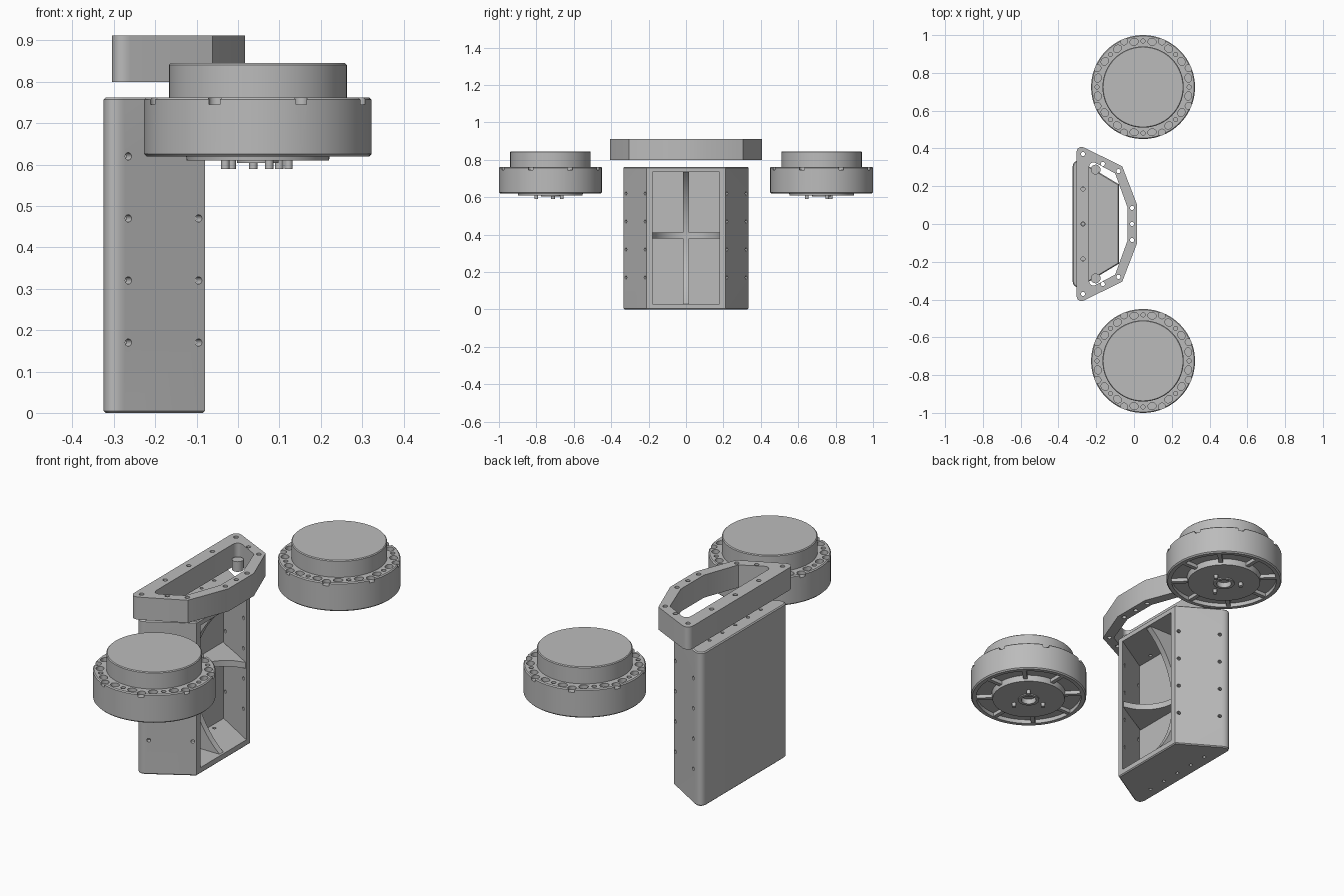
import bpy, bmesh
from math import pi, cos, sin, radians
from mathutils import Matrix, Vector

if "Cube" in bpy.data.objects:
    bpy.data.objects.remove(bpy.data.objects["Cube"], do_unlink=True)

grey = bpy.data.materials.new("machined grey")
grey.use_nodes = True
grey.diffuse_color = (0.5, 0.5, 0.5, 1)
grey.node_tree.nodes["Principled BSDF"].inputs["Base Color"].default_value = (0.5, 0.5, 0.5, 1)


def finish(bm, name):
    bmesh.ops.recalc_face_normals(bm, faces=bm.faces)
    mesh = bpy.data.meshes.new(name)
    bm.to_mesh(mesh)
    bm.free()
    mesh.materials.append(grey)
    obj = bpy.data.objects.new(name, mesh)
    bpy.context.collection.objects.link(obj)
    return obj


def smooth(obj):
    bpy.ops.object.select_all(action='DESELECT')
    obj.select_set(True)
    bpy.context.view_layer.objects.active = obj
    bpy.ops.object.shade_smooth_by_angle(angle=radians(30))


def cut(obj, bm):
    """Subtract a bmesh from an object and discard the cutter."""
    cutter = finish(bm, "cutter")
    cutter.hide_render = True
    bpy.context.view_layer.objects.active = obj
    mod = obj.modifiers.new("cut", 'BOOLEAN')
    mod.operation, mod.solver, mod.object = 'DIFFERENCE', 'EXACT', cutter
    bpy.ops.object.modifier_apply(modifier=mod.name)
    bpy.data.objects.remove(cutter, do_unlink=True)


def cylinder(bm, radius, depth, matrix, segments=20):
    bmesh.ops.create_cone(bm, cap_ends=True, segments=segments, radius1=radius,
                          radius2=radius, depth=depth, matrix=matrix)


def at(x, y, z):
    return Matrix.Translation((x, y, z))


def mirrored(half):
    """Complete an outline that is symmetric across y = 0."""
    return half + [(x, -y) for x, y in reversed(half)]


def prism(outline, low, high, round_x=None, radius=0, chamfer=0):
    """Extrude an outline; round its upright edges at round_x, chamfer the rims."""
    bm = bmesh.new()
    face = bm.faces.new([bm.verts.new((x, y, low)) for x, y in outline])
    ext = bmesh.ops.extrude_face_region(bm, geom=[face])
    bmesh.ops.translate(bm, vec=(0, 0, high - low),
                        verts=[g for g in ext["geom"] if isinstance(g, bmesh.types.BMVert)])
    bmesh.ops.recalc_face_normals(bm, faces=bm.faces)
    if radius:
        edges = [e for e in bm.edges if all(abs(v.co.x - round_x) < 1e-4 for v in e.verts)
                 and abs(e.verts[0].co.z - e.verts[1].co.z) > 0.01]
        bmesh.ops.bevel(bm, geom=edges, offset=radius, segments=8, profile=0.5, affect='EDGES')
    if chamfer:
        edges = [e for e in bm.edges if abs(e.verts[0].co.z - e.verts[1].co.z) < 1e-4]
        bmesh.ops.bevel(bm, geom=edges, offset=chamfer, segments=1, affect='EDGES')
    return bm


# Housing: tapered shell, open toward +x
TOP = 0.762
housing = finish(prism(mirrored([(-0.325, 0.357), (-0.08, 0.21)]), 0, TOP,
                       -0.325, 0.058, 0.005), "housing")
cut(housing, prism(mirrored([(-0.295, 0.309), (-0.06, 0.168)]), 0.03, 0.735))

# Screw holes in the slanted sides and both end walls
holes = bmesh.new()
for side in (1, -1):
    normal = Vector((0.515, 0.857 * side, 0))
    turn = normal.to_track_quat('Z', 'Y').to_matrix().to_4x4()
    for x in (-0.265, -0.095):
        y = side * (0.21 + (-0.08 - x) * 0.6)
        for z in (0.17, 0.32, 0.47, 0.62):
            cylinder(holes, 0.009, 0.066, at(x, y, z) @ turn)
for z in (0, TOP):
    for i in range(-2, 3):
        cylinder(holes, 0.008, 0.08, at(-0.27, 0.1 * i, z))
cut(housing, holes)
smooth(housing)


# Scooped ribs that cross inside the housing
def rib_outline(half, back_half, depth=0.165, steps=24):
    radius = (half * half + depth * depth) / (2 * depth)
    pts = [(-0.302, back_half)]
    for i in range(steps + 1):
        t = half * (1 - 2 * i / steps)
        pts.append((-0.085 - ((radius ** 2 - t * t) ** 0.5 - (radius - depth)), t))
    return pts + [(-0.302, -back_half)]


cross_rib = finish(prism(rib_outline(0.186, 0.308), 0.38, 0.41), "cross_rib")
smooth(cross_rib)
bm = prism(rib_outline(0.358, 0.358), -0.015, 0.015)
bmesh.ops.transform(bm, matrix=at(0, 0, 0.3825) @ Matrix.Rotation(pi / 2, 4, 'X'), verts=bm.verts)
upright_rib = finish(bm, "upright_rib")
smooth(upright_rib)

# Top bracket: open frame with screw holes
LOW, HIGH = 0.80, 0.912
bracket = finish(prism(mirrored([(-0.305, 0.425), (-0.062, 0.305), (0.017, 0.1)]),
                       LOW, HIGH, -0.305, 0.05), "bracket")
cut(bracket, prism(mirrored([(-0.238, 0.342), (-0.1, 0.268), (-0.035, 0.09)]),
                   LOW - 0.05, HIGH + 0.05, -0.238, 0.045))
holes = bmesh.new()
spots = [(-0.27, 0.37), (-0.27, 0.185), (-0.165, 0.318), (-0.082, 0.28), (-0.01, 0.085)]
for x, y in spots + [(x, -y) for x, y in spots] + [(-0.27, 0), (-0.01, 0)]:
    cylinder(holes, 0.011, 0.3, at(x, y, 0.85))
cut(bracket, holes)
smooth(bracket)
for side, label in ((1, "rear"), (-1, "front")):
    bm = bmesh.new()
    cylinder(bm, 0.026, 0.05, at(-0.203, side * 0.288, LOW + 0.026), 32)
    smooth(finish(bm, label + "_bracket_boss"))

# Wheel motors: turned body, spokes underneath, pins
CX = 0.048
PROFILE = [(0, 0.845), (0.211, 0.845), (0.215, 0.841), (0.215, TOP), (0.27, TOP),
           (0.275, 0.757), (0.275, 0.626), (0.269, 0.62), (0.25, 0.62), (0.25, 0.64),
           (0.176, 0.64), (0.172, 0.61), (0.05, 0.61), (0.05, 0.604), (0.035, 0.604),
           (0.035, 0.63), (0, 0.63)]


def motor(label, cy, pin_angles):
    centre = at(CX, cy, 0)
    bm = bmesh.new()
    verts = [bm.verts.new((r, 0, z)) for r, z in PROFILE]
    edges = [bm.edges.new(pair) for pair in zip(verts, verts[1:])]
    bmesh.ops.spin(bm, geom=verts + edges, cent=(0, 0, 0), axis=(0, 0, 1),
                   angle=2 * pi, steps=96)
    bmesh.ops.remove_doubles(bm, verts=bm.verts, dist=1e-5)
    bm.transform(centre)
    body = finish(bm, label + "_motor")

    # Ring of oval pockets, small holes and rim notches
    pockets = bmesh.new()
    for i in range(16):
        def polar(angle, r):
            return centre @ Matrix.Rotation(radians(angle), 4, 'Z') @ at(r, 0, TOP)
        cylinder(pockets, 0.021, 0.04,
                 polar(11.25 + 22.5 * i, 0.244) @ Matrix.Diagonal((0.85, 1.05, 1, 1)), 24)
        if i % 2:
            cylinder(pockets, 0.019, 0.034, polar(22.5 * i, 0.262), 24)
        else:
            cylinder(pockets, 0.011, 0.05, polar(22.5 * i, 0.244))
    cut(body, pockets)
    smooth(body)

    # Spokes across the recessed ring
    bm = bmesh.new()
    for i in range(8):
        turn = Matrix.Rotation(pi / 4 * i, 4, 'Z')
        bmesh.ops.create_cube(bm, size=1, matrix=centre @ turn @ at(0.212, 0, 0.633)
                              @ Matrix.Diagonal((0.086, 0.02, 0.022, 1)))
    finish(bm, label + "_motor_spokes")

    bm = bmesh.new()
    for angle in pin_angles:
        a = radians(angle)
        cylinder(bm, 0.01, 0.03, centre @ at(0.08 * cos(a), 0.08 * sin(a), 0.605))
    smooth(finish(bm, label + "_motor_pins"))


motor("front", -0.725, (-70, 50, 170))
motor("rear", 0.725, (22, 142, 262))
